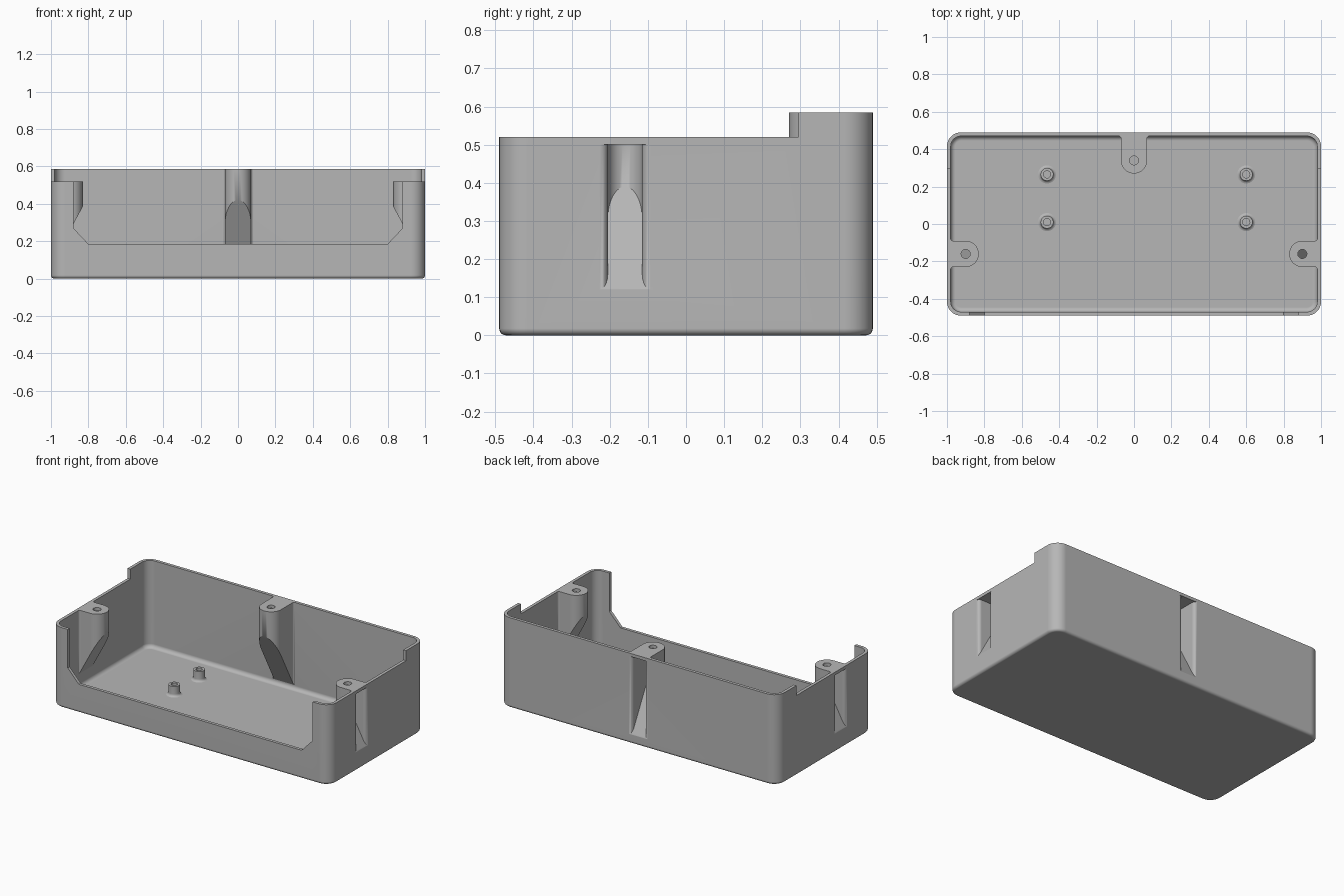
import bpy, bmesh
from math import sin, cos, pi, radians
from mathutils import Vector

old = bpy.data.objects.get("Cube")
if old:
    bpy.data.objects.remove(old, do_unlink=True)

# Main dimensions
HX, HY, WALL, CORNER = 1.0, 0.49, 0.02, 0.075
SIDE_TOP, BACK_TOP, SLOPE = 0.52, 0.585, 1.86

grey = bpy.data.materials.new("plain_grey")
grey.use_nodes = True
color = (0.47, 0.47, 0.47, 1)
grey.diffuse_color = color
grey.node_tree.nodes["Principled BSDF"].inputs["Base Color"].default_value = color


def make_object(name, bm):
    bmesh.ops.recalc_face_normals(bm, faces=bm.faces[:])
    mesh = bpy.data.meshes.new(name)
    bm.to_mesh(mesh)
    bm.free()
    mesh.materials.append(grey)
    obj = bpy.data.objects.new(name, mesh)
    bpy.context.collection.objects.link(obj)
    return obj


def skin(name, rings):
    """Closed solid through rings of equal point count."""
    bm = bmesh.new()
    loops = [[bm.verts.new(p) for p in ring] for ring in rings]
    n = len(loops[0])
    for a, b in zip(loops, loops[1:]):
        for i in range(n):
            j = (i + 1) % n
            bm.faces.new((a[i], a[j], b[j], b[i]))
    bm.faces.new(loops[0])
    bm.faces.new(loops[-1])
    return make_object(name, bm)


def rounded_ring(hx, hy, r, z, steps=8):
    pts = []
    for k, (sx, sy) in enumerate([(1, 1), (-1, 1), (-1, -1), (1, -1)]):
        for i in range(steps + 1):
            a = (k + i / steps) * pi / 2
            pts.append((sx * (hx - r) + r * cos(a), sy * (hy - r) + r * sin(a), z))
    return pts


def tub(name, inset, z0, z1, fillet, steps=5):
    """Rounded box with a filleted bottom edge."""
    rings = []
    for i in range(steps + 1):
        a = i / steps * pi / 2
        d = inset + fillet * (1 - sin(a))
        rings.append(rounded_ring(HX - d, HY - d, CORNER - d, z0 + fillet * (1 - cos(a))))
    rings.append(rounded_ring(HX - inset, HY - inset, CORNER - inset, z1))
    return skin(name, rings)


def channel(name, centre, out, r, wall, flare, extra, top, apex):
    """Round-ended column running out to a wall, with a sloping underside."""
    half = [(-r * cos(a), r * sin(a)) for a in [i * pi / 20 for i in range(11)]]
    half += [(wall - flare + flare * sin(a), r + flare - flare * cos(a))
             for a in [i * pi / 10 for i in range(6)]]
    half.append((wall + extra, r + flare))
    plan = half + [(u, -v) for u, v in reversed(half[1:])]
    c, o = Vector((*centre, 0)), Vector((*out, 0))
    side = Vector((-o.y, o.x, 0))
    up = Vector((0, 0, 1))
    ground = [c + o * u + side * v for u, v in plan]
    low = [p + up * (apex - SLOPE * (u + r)) for p, (u, v) in zip(ground, plan)]
    return skin(name, [low, [p + up * top for p in ground]])


def cylinder(name, x, y, r, z0, z1, n=32):
    return skin(name, [[(x + r * cos(2 * pi * i / n), y + r * sin(2 * pi * i / n), z)
                        for i in range(n)] for z in (z0, z1)])


def combine(target, tool, operation):
    mod = target.modifiers.new(operation.lower(), 'BOOLEAN')
    mod.operation, mod.solver, mod.object = operation, 'EXACT', tool
    bpy.context.view_layer.objects.active = target
    bpy.ops.object.modifier_apply(modifier=mod.name)
    bpy.data.objects.remove(tool, do_unlink=True)


def smooth(obj):
    bpy.ops.object.select_all(action='DESELECT')
    obj.select_set(True)
    bpy.context.view_layer.objects.active = obj
    bpy.ops.object.shade_smooth_by_angle(angle=radians(30))
    mod = obj.modifiers.new("even_normals", 'WEIGHTED_NORMAL')
    mod.keep_sharp = True


# Hollow tray
case = tub("case_shell", 0, 0, BACK_TOP, 0.018)
combine(case, tub("cavity", WALL, WALL, 1, 0.025), 'DIFFERENCE')

# Lower rim in front of the raised back
step = [(-1.1, -0.6), (1.1, -0.6), (1.1, 0.295), (-1.1, 0.295)]
combine(case, skin("rim_step", [[(x, y, z) for x, y in step] for z in (SIDE_TOP, 1)]),
        'DIFFERENCE')

# Wide front opening with chamfered lower corners
right = [(0.8, 0.185), (0.88, 0.27), (0.88, 1)]
opening = right + [(-x, z) for x, z in reversed(right)]
combine(case, skin("front_opening", [[(x, y, z) for x, z in opening] for y in (-0.6, -0.44)]),
        'DIFFERENCE')

# Screw posts: centre, outward direction, distance to outer wall, top, slope apexes
posts = [((0.9, -0.16), (1, 0), 0.1, SIDE_TOP, 0.385, 0.39),
         ((-0.9, -0.16), (-1, 0), 0.1, SIDE_TOP, 0.385, 0.39),
         ((0, 0.34), (0, 1), 0.15, BACK_TOP, 0.42, 0.422)]
for c, out, wall, top, post_apex, slot_apex in posts:
    combine(case, channel("post", c, out, 0.07, wall - WALL, 0.012, 0.01, top, post_apex),
            'UNION')
for c, out, wall, top, post_apex, slot_apex in posts:
    combine(case, channel("slot", c, out, 0.045, wall, 0.022, 0.05, top - 0.02, slot_apex),
            'DIFFERENCE')
    combine(case, cylinder("screw_hole", *c, 0.024, top - 0.06, top + 0.05), 'DIFFERENCE')
smooth(case)

# Hollow standoffs with flared feet
profile = [(0, 0.03), (0.019, 0.03), (0.019, 0.085), (0.034, 0.085), (0.034, 0.036),
           (0.037, 0.027), (0.042, 0.022), (0.05, 0.0195)]
for x in (-0.465, 0.6):
    for y in (0.01, 0.265):
        bm = bmesh.new()
        verts = [bm.verts.new((x + r, y, z)) for r, z in profile]
        edges = [bm.edges.new(pair) for pair in zip(verts, verts[1:])]
        bmesh.ops.spin(bm, geom=verts + edges, cent=(x, y, 0), axis=(0, 0, 1),
                       angle=2 * pi, steps=32)
        bmesh.ops.remove_doubles(bm, verts=bm.verts[:], dist=0.0001)
        row = "back" if y > 0.1 else "front"
        hand = "left" if x > 0 else "right"
        smooth(make_object(f"standoff_{row}_{hand}", bm))
